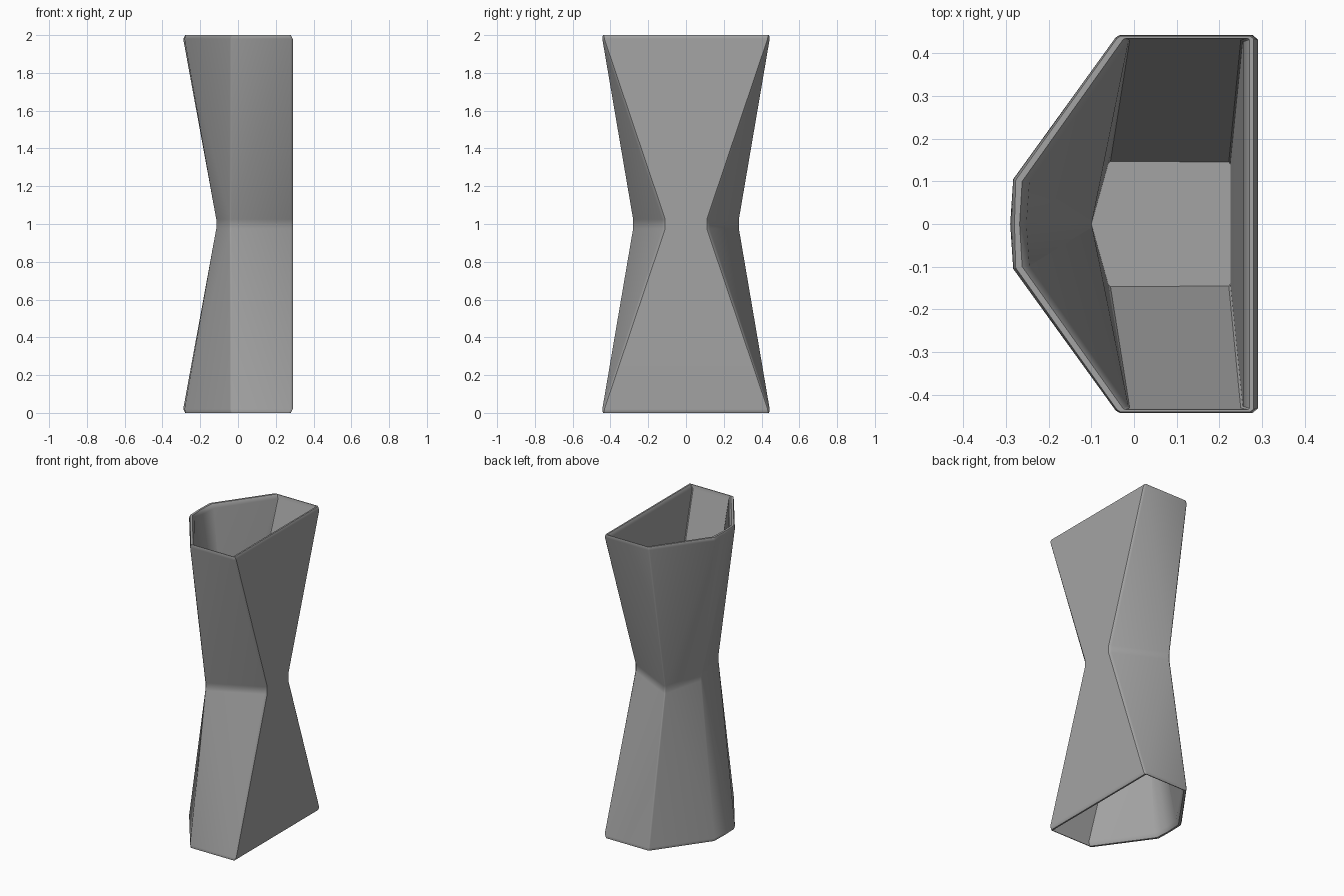
import bpy
import bmesh
from math import radians

default = bpy.data.objects.get("Cube")
if default:
    bpy.data.objects.remove(default, do_unlink=True)

# One plain grey material
grey = bpy.data.materials.new("plain grey")
grey.use_nodes = True
colour = (0.37, 0.37, 0.37, 1)
grey.diffuse_color = colour
grey.node_tree.nodes["Principled BSDF"].inputs["Base Color"].default_value = colour

# Half cross-sections: flat side, side wall, slanted wall, middle of the back
floor = [(.226, .14), (.222, .145), (-.055, .147), (-.06, .143), (-.098, .007), (-.1, 0)]
lip = [(.255, .427), (.25, .431), (-.01, .431), (-.013, .427), (-.245, .098), (-.252, 0)]
rim_in = [(.27, .432), (.268, .435), (-.02, .435), (-.025, .433), (-.262, .1), (-.268, 0)]
rim_out = [(.28, .434), (.272, .44), (-.032, .44), (-.04, .435), (-.277, .103), (-.28, 0)]
outer = [(.29, .432), (.278, .443), (-.033, .443), (-.043, .437), (-.283, .105), (-.29, 0)]
waist = [(.29, .11), (.278, .125), (-.035, .28), (-.045, .275), (-.113, .008), (-.115, 0)]

# Sections from the upper cavity floor, over the rim, down to the waist
upper = [(floor, 1.015), (lip, 1.975), (rim_in, 2), (rim_out, 2), (outer, 1.98), (waist, 1.025)]
sections = upper + [(half, 2 - z) for half, z in reversed(upper)]

bm = bmesh.new()


def add_ring(half, z):
    """Mirror a half section across y and place it at height z."""
    points = half + [(x, -y) for x, y in reversed(half[:-1])]
    return [bm.verts.new((x, y, z)) for x, y in points]


def add_wall(a, b, c, d):
    """Split a twisted wall along the diagonal that bulges out of the solid."""
    twist = (b.co - a.co).cross(d.co - a.co).dot(c.co - a.co)
    if abs(twist) < 1e-7:
        bm.faces.new((a, b, c, d))
    elif twist > 0:
        bm.faces.new((a, b, c))
        bm.faces.new((a, c, d))
    else:
        bm.faces.new((a, b, d))
        bm.faces.new((b, c, d))


rings = [add_ring(half, z) for half, z in sections]

# Walls between consecutive sections, wound so that they face outwards
for upper_ring, lower_ring in zip(rings, rings[1:]):
    for i in range(len(upper_ring)):
        j = (i + 1) % len(upper_ring)
        add_wall(upper_ring[j], upper_ring[i], lower_ring[i], lower_ring[j])

# Cavity floors
bm.faces.new(rings[0])
bm.faces.new(rings[-1])
bmesh.ops.recalc_face_normals(bm, faces=bm.faces[:])

mesh = bpy.data.meshes.new("hourglass_body")
bm.to_mesh(mesh)
bm.free()
mesh.materials.append(grey)
body = bpy.data.objects.new("hourglass_body", mesh)
bpy.context.collection.objects.link(body)

# Soft waist, crisp corners, flat large walls
bpy.ops.object.select_all(action="DESELECT")
body.select_set(True)
bpy.context.view_layer.objects.active = body
bpy.ops.object.shade_smooth_by_angle(angle=radians(30))
weighted = body.modifiers.new("flat large walls", "WEIGHTED_NORMAL")
weighted.keep_sharp = True
